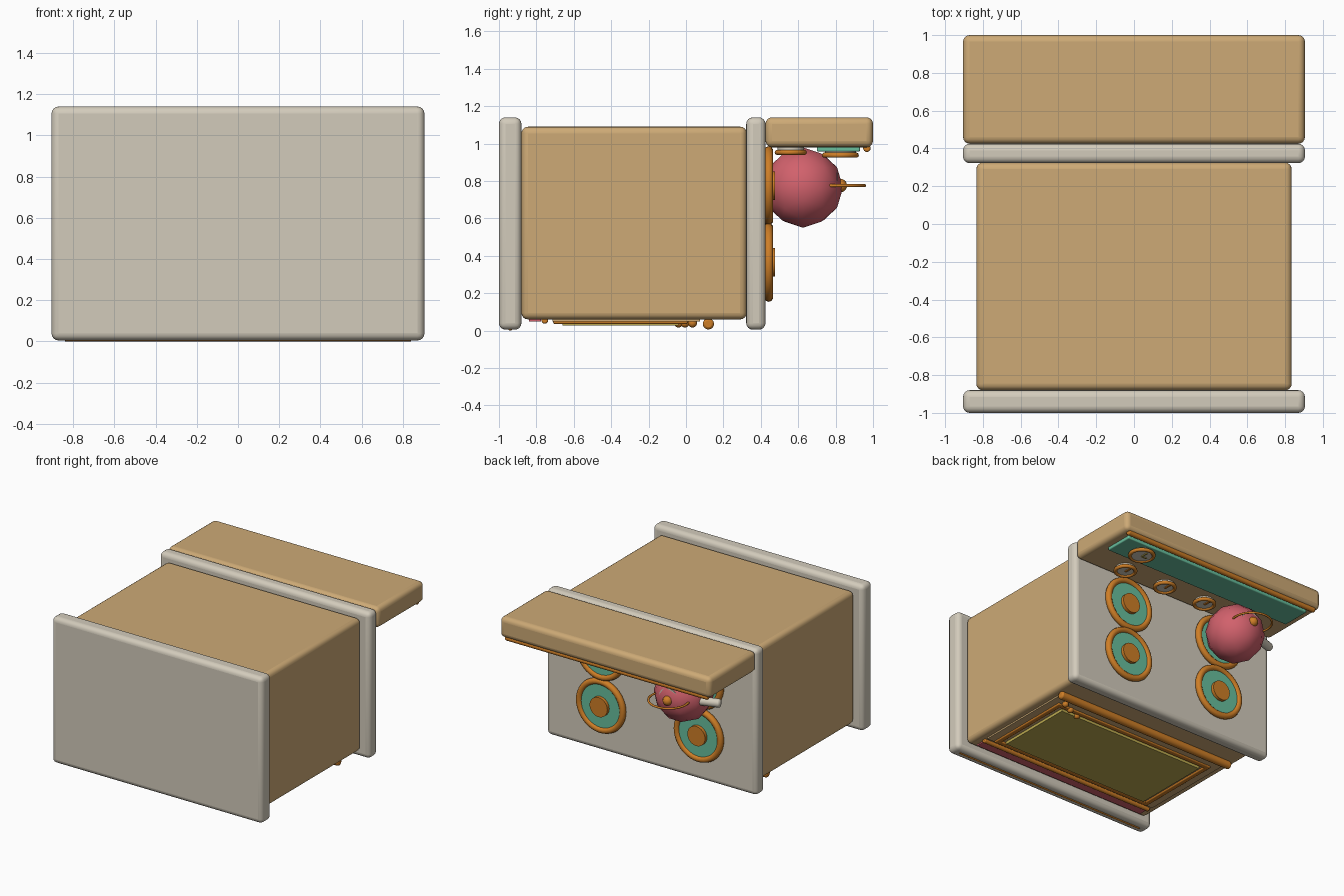
import bpy, math
from mathutils import Vector

if "Cube" in bpy.data.objects:
    bpy.data.objects.remove(bpy.data.objects["Cube"])


def material(name, rgb):
    m = bpy.data.materials.new(name)
    m.use_nodes = True
    m.diffuse_color = (*rgb, 1)
    m.node_tree.nodes["Principled BSDF"].inputs["Base Color"].default_value = (*rgb, 1)
    return m


TAN = material("tan", (0.61, 0.40, 0.18))
CREAM = material("cream", (0.65, 0.60, 0.50))
ORANGE = material("copper orange", (0.62, 0.21, 0.02))
TEAL = material("teal", (0.14, 0.52, 0.34))
RED = material("rose red", (0.64, 0.12, 0.15))
YELLOW = material("olive yellow", (0.50, 0.40, 0.08))
ALONG_Y = (-math.pi / 2, 0, 0)
ALONG_X = (0, math.pi / 2, 0)
FLAT = (0, 0, 0)


def finish(name, mat, smooth=True):
    ob = bpy.context.object
    ob.name = name
    ob.data.materials.append(mat)
    if smooth:
        bpy.ops.object.shade_smooth_by_angle(angle=math.radians(40))
    return ob


def box(name, lo, hi, mat, bevel=0.0):
    lo, hi = Vector(lo), Vector(hi)
    bpy.ops.mesh.primitive_cube_add(size=1, location=(lo + hi) / 2)
    ob = bpy.context.object
    ob.scale = hi - lo
    bpy.ops.object.transform_apply(location=False, rotation=False, scale=True)
    if bevel:
        mod = ob.modifiers.new("rounding", "BEVEL")
        mod.width, mod.segments = bevel, 4
    return finish(name, mat, bool(bevel))


def disc(name, loc, r, depth, mat, rot=FLAT):
    bpy.ops.mesh.primitive_cylinder_add(vertices=32, radius=r, depth=depth, location=loc, rotation=rot)
    return finish(name, mat)


def ring(name, loc, r, minor, mat, rot=FLAT):
    bpy.ops.mesh.primitive_torus_add(major_radius=r, minor_radius=minor, major_segments=40,
                                     minor_segments=10, location=loc, rotation=rot)
    return finish(name, mat)


def ball(name, loc, r, mat):
    bpy.ops.mesh.primitive_uv_sphere_add(segments=16, ring_count=10, radius=r, location=loc)
    return finish(name, mat)


def rod(name, a, b, r, mat):
    a, b = Vector(a), Vector(b)
    bpy.ops.mesh.primitive_cylinder_add(vertices=16, radius=r, depth=(b - a).length, location=(a + b) / 2,
                                        rotation=(b - a).to_track_quat("Z", "Y").to_euler())
    ob = bpy.context.object
    mod = ob.modifiers.new("rounded ends", "BEVEL")
    mod.width, mod.segments = r * 0.4, 2
    return finish(name, mat)


# Main cabinet lying on its door side
box("base_plinth", (-0.905, -1, 0.005), (0.905, -0.88, 1.14), CREAM, 0.035)
box("cabinet_body", (-0.835, -0.88, 0.06), (0.835, 0.325, 1.09), TAN, 0.035)
box("cooktop", (-0.905, 0.322, 0.005), (0.905, 0.425, 1.14), CREAM, 0.035)
box("control_panel", (-0.905, 0.425, 0.98), (0.905, 1, 1.14), TAN, 0.035)

# Four burners
for x in (-0.42, 0.42):
    for z in (0.365, 0.775):
        ring("burner_ring", (x, 0.442, z), 0.187, 0.024, ORANGE, ALONG_Y)
        disc("burner_plate", (x, 0.435, z), 0.185, 0.03, TEAL, ALONG_Y)
        disc("burner_cap", (x, 0.45, z), 0.076, 0.05, ORANGE, ALONG_Y)

# Control panel strip, clock, knobs and trim
box("display_strip", (-0.83, 0.70, 0.957), (0.83, 0.93, 0.985), TEAL, 0.008)
rod("panel_trim", (-0.87, 0.967, 0.975), (0.87, 0.967, 0.975), 0.02, ORANGE)
ring("clock_rim", (0.62, 0.825, 0.938), 0.085, 0.014, ORANGE)
disc("clock_face", (0.62, 0.825, 0.947), 0.083, 0.03, CREAM)
box("clock_minute_hand", (0.615, 0.825, 0.925), (0.625, 0.885, 0.932), YELLOW)
box("clock_hour_hand", (0.575, 0.82, 0.925), (0.62, 0.83, 0.932), YELLOW)
for i in range(4):
    x = 0.55 - 0.368 * i
    ring("knob_rim", (x, 0.56, 0.953), 0.072, 0.014, ORANGE)
    disc("knob_face", (x, 0.56, 0.968), 0.07, 0.035, CREAM)
    box("knob_pointer", (x - 0.008, 0.56, 0.943), (x + 0.008, 0.62, 0.951), ORANGE)

# Oven door with framed window
box("oven_door", (-0.77, -0.715, 0.048), (0.77, 0.075, 0.065), TAN)
box("oven_window", (-0.64, -0.66, 0.027), (0.64, -0.04, 0.055), YELLOW)
for s in (-1, 1):
    box("window_frame_side", (s * 0.69 - 0.02, -0.71, 0.036), (s * 0.69 + 0.02, 0.01, 0.055), ORANGE, 0.008)
for y in (-0.69, -0.01):
    box("window_frame_rail", (-0.71, y - 0.02, 0.036), (0.71, y + 0.02, 0.055), ORANGE, 0.008)
rod("door_handle", (-0.79, 0.12, 0.036), (0.79, 0.12, 0.036), 0.03, ORANGE)
rod("lower_trim", (-0.77, -0.755, 0.055), (0.77, -0.755, 0.055), 0.018, ORANGE)
box("drawer_strip", (-0.76, -0.84, 0.05), (0.76, -0.775, 0.065), RED)
rod("plinth_trim", (-0.84, -0.94, 0.011), (0.84, -0.94, 0.011), 0.011, ORANGE)
for x, y in ((0.67, 0.035), (0.59, -0.005), (0.5, -0.04)):
    ball("door_stud", (x, y, 0.04), 0.024, ORANGE)

# Kettle standing on one burner
KX, KZ = -0.42, 0.765
bpy.ops.mesh.primitive_ico_sphere_add(subdivisions=2, radius=0.215, location=(KX, 0.625, KZ), rotation=ALONG_Y)
body = finish("kettle_body", RED, False)
bpy.ops.object.shade_smooth()
disc("kettle_lid", (KX, 0.79, KZ + 0.01), 0.088, 0.04, CREAM, ALONG_Y)
ball("kettle_lid_knob", (KX, 0.825, KZ + 0.01), 0.036, ORANGE)
ring("kettle_handle", (KX, 0.81, KZ + 0.01), 0.145, 0.008, ORANGE)
rod("kettle_spout", (KX - 0.14, 0.69, KZ), (KX - 0.32, 0.63, KZ), 0.032, CREAM)
